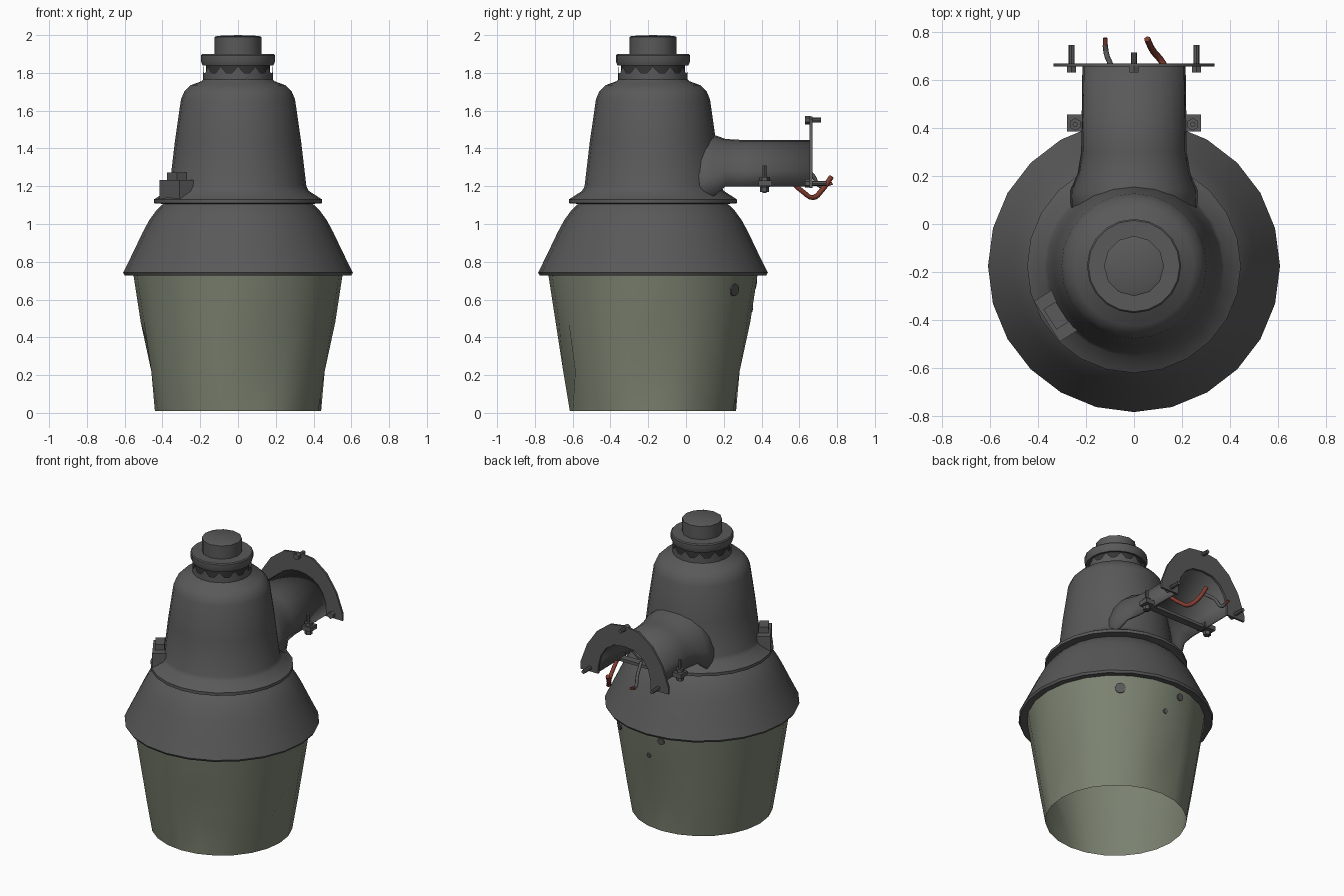
import bpy, bmesh, math
from mathutils import Vector, Matrix

if "Cube" in bpy.data.objects:
    bpy.data.objects.remove(bpy.data.objects["Cube"])

CY = -0.175  # y of the lamp axis


def material(name, rgb):
    m = bpy.data.materials.new(name)
    m.diffuse_color = (*rgb, 1)
    m.use_nodes = True
    m.node_tree.nodes["Principled BSDF"].inputs["Base Color"].default_value = m.diffuse_color
    return m


GREY = material("dark grey metal", (0.10, 0.10, 0.10))
BLACK = material("shadow grey", (0.035, 0.035, 0.035))
GLASS = material("sage green lens", (0.20, 0.225, 0.165))
RED = material("red wire", (0.22, 0.045, 0.03))


def finish(name, bm, mat, angle=35, fix=True):
    if fix:
        bmesh.ops.recalc_face_normals(bm, faces=bm.faces)
    me = bpy.data.meshes.new(name)
    bm.to_mesh(me)
    bm.free()
    ob = bpy.data.objects.new(name, me)
    bpy.context.collection.objects.link(ob)
    me.materials.append(mat)
    bpy.ops.object.select_all(action='DESELECT')
    ob.select_set(True)
    bpy.context.view_layer.objects.active = ob
    bpy.ops.object.shade_smooth_by_angle(angle=math.radians(angle))
    return ob


def lathe(name, profile, mat, seg=24, tweak=None, angle=35):
    """Spin (radius, z) pairs around the lamp axis; radius 0 closes with a point."""
    bm = bmesh.new()
    rings = []
    for k, (r, z) in enumerate(profile):
        if r == 0:
            rings.append([bm.verts.new((0, CY, z))] * seg)
            continue
        ring = []
        for i in range(seg):
            a = 2 * math.pi * i / seg
            rr, zz = tweak(k, i, r, z) if tweak else (r, z)
            ring.append(bm.verts.new((rr * math.cos(a), CY + rr * math.sin(a), zz)))
        rings.append(ring)
    for a, b in zip(rings, rings[1:]):
        for i in range(seg):
            j = (i + 1) % seg
            f = list(dict.fromkeys((a[i], a[j], b[j], b[i])))
            bm.faces.new(f)
    return finish(name, bm, mat, angle)


def box(name, size, loc, mat=GREY, rot=0):
    bm = bmesh.new()
    bmesh.ops.create_cube(bm, size=1, matrix=Matrix.Translation(loc)
                          @ Matrix.Rotation(rot, 4, 'Z') @ Matrix.Diagonal((*size, 1)))
    return finish(name, bm, mat)


def rod(name, p, q, r, mat=GREY, seg=8):
    p, q = Vector(p), Vector(q)
    d = q - p
    bm = bmesh.new()
    bmesh.ops.create_cone(bm, cap_ends=True, segments=seg, radius1=r, radius2=r, depth=d.length,
                          matrix=Matrix.Translation((p + q) / 2)
                          @ d.to_track_quat('Z', 'Y').to_matrix().to_4x4())
    return finish(name, bm, mat)


def wire(name, pts, r, mat):
    cu = bpy.data.curves.new(name, 'CURVE')
    cu.dimensions = '3D'
    cu.bevel_depth, cu.bevel_resolution, cu.resolution_u = r, 1, 4
    cu.use_fill_caps = True
    s = cu.splines.new('BEZIER')
    s.bezier_points.add(len(pts) - 1)
    for b, p in zip(s.bezier_points, pts):
        b.co = p
        b.handle_left_type = b.handle_right_type = 'AUTO'
    cu.materials.append(mat)
    ob = bpy.data.objects.new(name, cu)
    bpy.context.collection.objects.link(ob)


# Open tapered lens with four dents pressed into the lower wall
def dent(k, i, r, z):
    return (r - 0.045, z) if k == 1 and i in (0, 6, 12, 19) else (r, z)


lathe("lens", [(0.44, 0.01), (0.475, 0.22), (0.515, 0.48), (0.555, 0.74)], GLASS, 24, dent, 60)

# Dirt spots lying on the lens
for deg, z, s in ((53, 0.65, 0.034), (97, 0.68, 0.024), (86, 0.55, 0.016)):
    a, r = math.radians(deg), 0.44 + 0.115 * z / 0.73
    n = Vector((math.cos(a), math.sin(a), -0.16))
    p = Vector((r * n.x, CY + r * n.y, z))
    rod("dirt_spot", p - n * 0.005, p + n * 0.003, s, GREY, 9)

# Bell-shaped shade with a thin rim
lathe("shade", [(0.55, 0.735), (0.60, 0.728), (0.608, 0.742), (0.555, 0.85), (0.505, 0.955),
                (0.47, 1.02), (0.43, 1.075), (0.39, 1.112)], GREY, 24)

# Main housing with flange and rounded shoulder
lathe("housing", [(0.38, 1.105), (0.445, 1.11), (0.445, 1.13), (0.375, 1.175), (0.362, 1.20),
                  (0.335, 1.43), (0.302, 1.66), (0.285, 1.70), (0.25, 1.735), (0.195, 1.755),
                  (0.18, 1.77)], GREY, 24)

# Neck with a toothed edge, dark gap, ring and cap
lathe("neck_teeth", [(0.184, 1.755), (0.184, 1.80)], GREY, 36,
      lambda k, i, r, z: (r, z + (0.035 if k and i % 3 == 0 else 0)))
lathe("neck_gap", [(0.17, 1.75), (0.17, 1.86)], BLACK, 24)
lathe("neck_ring", [(0.165, 1.845), (0.188, 1.84), (0.196, 1.86), (0.196, 1.893), (0.19, 1.90),
                    (0.12, 1.90)], GREY, 20)
lathe("sensor_cap", [(0.125, 1.89), (0.125, 1.99), (0.11, 1.996), (0, 2.0)], GREY, 12, None, 40)

# Arched mounting arm, open underneath, flaring into the housing
N = 12
bm = bmesh.new()
rings = []
for y, w, h in ((0.0, 0.27, 0.29), (0.14, 0.265, 0.275), (0.21, 0.235, 0.25), (0.30, 0.22, 0.245),
                (0.655, 0.215, 0.245)):
    z0 = 1.14 if y < 0.2 else 1.20
    rings.append([bm.verts.new((w * math.cos(math.pi * i / N), y,
                                z0 + (1.20 - z0 + h) * math.sin(math.pi * i / N) ** 0.8))
                  for i in range(N + 1)])
for a, b in zip(rings, rings[1:]):
    for i in range(N):
        bm.faces.new((a[i], a[i + 1], b[i + 1], b[i]))
arm = finish("mounting_arm", bm, GREY)
arm.modifiers.new("wall", 'SOLIDIFY').thickness = 0.015

# Arched wall plate at the end of the arm
outer = [(0.335, 1.19), (0.335, 1.235), (0.285, 1.37), (0.21, 1.48), (0.11, 1.555), (0, 1.57)]
inner = [(0.20, 1.19), (0.20, 1.24), (0.18, 1.32), (0.14, 1.38), (0.08, 1.42), (0, 1.43)]
bm = bmesh.new()
for s in (-1, 1):
    o = [bm.verts.new((s * x, 0.655, z)) for x, z in outer]
    n = [bm.verts.new((s * x, 0.655, z)) for x, z in inner]
    for i in range(5):
        bm.faces.new((o[i], o[i + 1], n[i + 1], n[i]))
bmesh.ops.remove_doubles(bm, verts=bm.verts, dist=0.0001)
ext = bmesh.ops.extrude_face_region(bm, geom=bm.faces[:])
bmesh.ops.translate(bm, vec=(0, 0.014, 0), verts=[v for v in ext["geom"] if isinstance(v, bmesh.types.BMVert)])
finish("wall_plate", bm, GREY)

# Plate bolts: two at the feet, one at the crown
for x, z, y1 in ((-0.26, 1.215, 0.745), (0.26, 1.215, 0.745), (0, 1.55, 0.715)):
    rod("plate_bolt", (x, 0.635, z), (x, y1, z), 0.013)
    rod("plate_bolt_head", (x, 0.63, z), (x, 0.66, z), 0.022, GREY, 6)

# Clamp ears with upright bolts either side of the arm
for s in (-1, 1):
    box("clamp_ear", (0.09, 0.07, 0.03), (s * 0.235, 0.42, 1.215))
    rod("clamp_bolt", (s * 0.245, 0.415, 1.165), (s * 0.245, 0.415, 1.31), 0.011)
    rod("clamp_nut", (s * 0.245, 0.415, 1.17), (s * 0.245, 0.415, 1.195), 0.024, GREY, 6)
    rod("clamp_washer", (s * 0.245, 0.415, 1.23), (s * 0.245, 0.415, 1.25), 0.026, GREY, 6)
box("clamp_bar", (0.42, 0.05, 0.02), (0, 0.42, 1.205))

# Wires hanging out of the arm
wire("red_wire", [(0.15, 0.54, 1.24), (0.14, 0.62, 1.17), (0.12, 0.67, 1.14), (0.08, 0.72, 1.18),
                  (0.055, 0.77, 1.25)], 0.014, RED)
wire("grey_wire", [(-0.08, 0.60, 1.32), (-0.10, 0.67, 1.26), (-0.115, 0.71, 1.20),
                   (-0.12, 0.745, 1.205)], 0.011, GREY)
wire("grey_wire_tip", [(-0.12, 0.74, 1.205), (-0.12, 0.775, 1.215)], 0.009, RED)

# Latch boss on the front left of the flange
a = math.atan2(-0.21, -0.33)
u = Vector((math.cos(a), math.sin(a), 0))
c = Vector((0, CY, 0))
box("latch_boss", (0.12, 0.20, 0.115), c + u * 0.37 + Vector((0, 0, 1.175)), GREY, a)
box("latch_cap", (0.06, 0.10, 0.045), c + u * 0.385 + Vector((0, 0, 1.25)), GREY, a)
